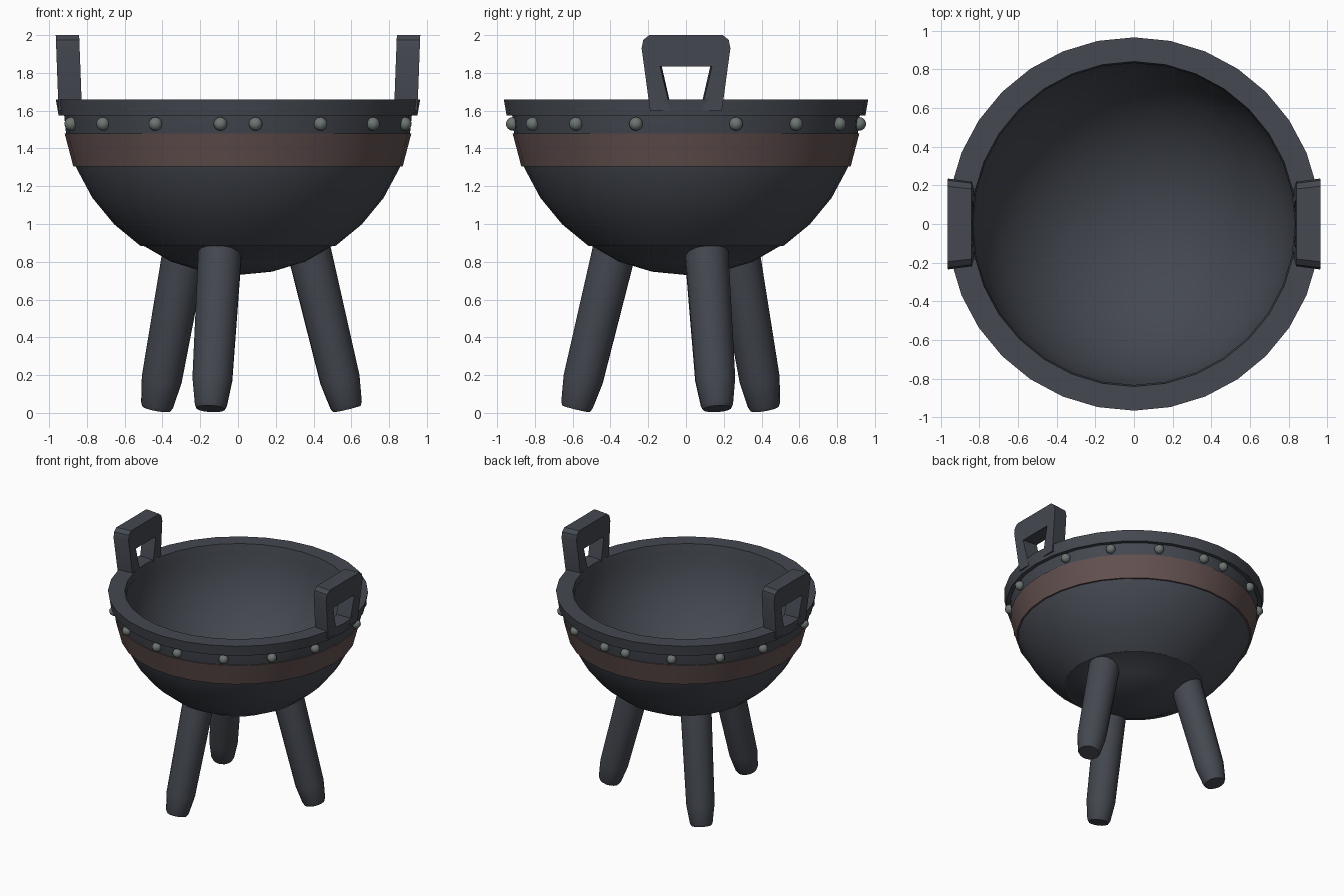
import bpy, bmesh
from math import sin, cos, pi, radians
from mathutils import Vector, Matrix

cube = bpy.data.objects.get("Cube")
if cube:
    bpy.data.objects.remove(cube, do_unlink=True)


def material(name, rgb):
    m = bpy.data.materials.new(name)
    m.use_nodes = True
    colour = (*rgb, 1)
    m.diffuse_color = colour
    m.node_tree.nodes["Principled BSDF"].inputs["Base Color"].default_value = colour
    return m


IRON = material("dark iron", (0.058, 0.065, 0.08))
BROWN = material("brown band", (0.125, 0.083, 0.08))
STUD = material("grey green rivet", (0.15, 0.178, 0.165))


def finish(name, bm, mat, angle=35):
    bmesh.ops.remove_doubles(bm, verts=bm.verts, dist=0.0001)
    bmesh.ops.recalc_face_normals(bm, faces=bm.faces)
    mesh = bpy.data.meshes.new(name)
    bm.to_mesh(mesh)
    bm.free()
    mesh.materials.append(mat)
    obj = bpy.data.objects.new(name, mesh)
    bpy.context.collection.objects.link(obj)
    bpy.ops.object.select_all(action="DESELECT")
    obj.select_set(True)
    bpy.context.view_layer.objects.active = obj
    bpy.ops.object.shade_smooth_by_angle(angle=radians(angle))
    return obj


def lathe(profile, steps, closed=False):
    """Spin (radius, height) points about z."""
    bm = bmesh.new()
    verts = [bm.verts.new((r, 0, z)) for r, z in profile]
    pairs = list(zip(verts, verts[1:]))
    if closed:
        pairs.append((verts[-1], verts[0]))
    edges = [bm.edges.new(p) for p in pairs]
    bmesh.ops.spin(bm, geom=verts + edges, axis=(0, 0, 1), cent=(0, 0, 0),
                   angle=2 * pi, steps=steps)
    return bm


# Bowl: concentric spherical rows, with a small ledge around the base cap
SEG = 32
CENTRE = 1.655


def arc(radius, first, last):
    step = 1 if last >= first else -1
    return [(radius * sin(i * pi / SEG * 2), CENTRE - radius * cos(i * pi / SEG * 2))
            for i in range(first, last + step, step)]


cap = arc(0.925, 0, 2) + [(0.495, 0.882)]
bowl = cap + arc(0.928, 3, 8) + arc(0.84, 8, 0)
finish("bowl", lathe(bowl, SEG), IRON)

# Rim and coloured band
rim = [(0.91, 1.575), (0.95, 1.575), (0.955, 1.605), (0.965, 1.66),
       (0.84, 1.66), (0.832, 1.61)]
finish("rim", lathe(rim, SEG, closed=True), IRON, 25)
band = [(0.84, 1.305), (0.872, 1.305), (0.918, 1.48), (0.89, 1.48)]
finish("band", lathe(band, SEG, closed=True), BROWN)

# Rivets: four in each quarter
for sx in (-1, 1):
    for sy in (-1, 1):
        for k in range(4):
            a = radians(5.8 + 22.5 * k)
            bm = bmesh.new()
            at = Matrix.Translation((sx * 0.922 * sin(a), sy * 0.922 * cos(a), 1.53))
            bmesh.ops.create_uvsphere(bm, u_segments=12, v_segments=8,
                                      radius=0.036, matrix=at)
            finish("rivet", bm, STUD, 60)

# Three splayed legs with tapered feet
for k in range(3):
    a = radians(16 + 120 * k)
    out = Vector((cos(a), sin(a), 0))
    foot = out * 0.6 + Vector((0, 0, 0.022))
    top = out * 0.385 + Vector((0, 0, 0.885))
    axis = top - foot
    n = axis.length
    bm = lathe([(0, 0), (0.076, 0), (0.086, 0.02), (0.107, 0.16), (0.117, n), (0, n)], 16)
    turn = axis.to_track_quat("Z", "Y").to_matrix().to_4x4()
    bm.transform(Matrix.Translation(foot) @ turn)
    finish("leg", bm, IRON, 40)

# Handles: a flared arch profile, extruded across the rim and leaning outward
half = [(0.095, 1.6), (0.142, 1.835), (0.19, 1.6)]
outer = [(0.19, 1.6), (0.235, 1.93), (0.226, 1.975), (0.195, 2.0)]
inner = [(0.085, 1.6), (0.095, 1.66), (0.138, 1.835), (0.138, 1.835)]
for side in (-1, 1):
    bm = bmesh.new()

    def point(y, z, outside):
        x = (0.95 if outside else 0.826) + 0.015 * (z - 1.6) / 0.4
        return bm.verts.new((side * x, y * (1 if outside else 0.93), z))

    path_out = outer + [(-y, z) for y, z in reversed(outer)]
    path_in = inner + [(-y, z) for y, z in reversed(inner)]
    rings = [[point(*p, o) for p in path]
             for path, o in ((path_out, True), (path_out, False),
                             (path_in, False), (path_in, True))]
    for i in range(len(path_out) - 1):
        for r in range(4):
            s = rings[(r + 1) % 4]
            bm.faces.new((rings[r][i], rings[r][i + 1], s[i + 1], s[i]))
    for end in (0, -1):
        bm.faces.new([r[end] for r in rings])
    bmesh.ops.dissolve_degenerate(bm, dist=0.0001, edges=bm.edges)
    finish("left_handle" if side > 0 else "right_handle", bm, IRON, 30)
